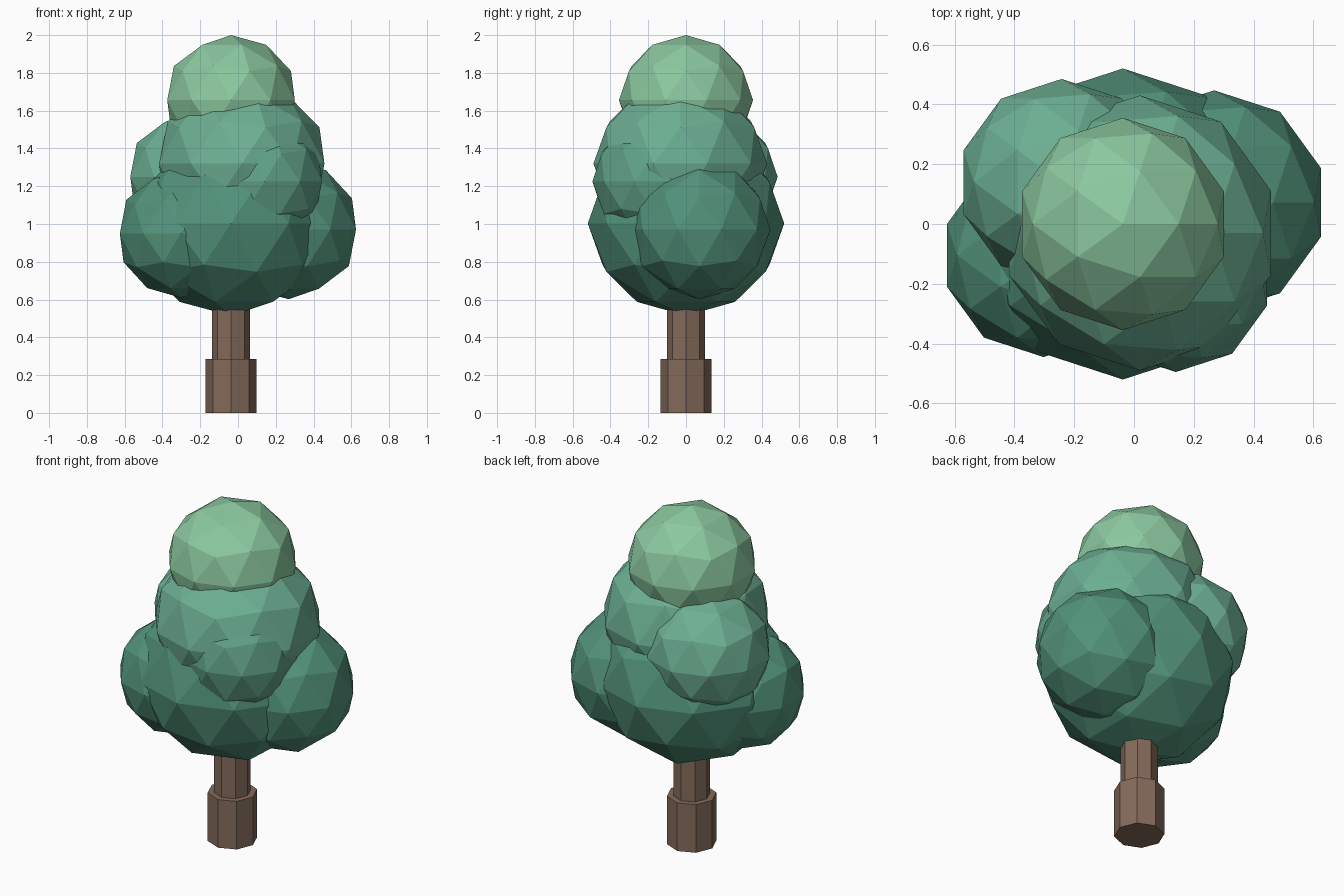
import bpy

if "Cube" in bpy.data.objects:
    bpy.data.objects.remove(bpy.data.objects["Cube"])


def material(name, rgb):
    m = bpy.data.materials.new(name)
    m.diffuse_color = (*rgb, 1)
    m.use_nodes = True
    m.node_tree.nodes["Principled BSDF"].inputs["Base Color"].default_value = m.diffuse_color
    return m


bark = material("bark", (0.23, 0.147, 0.105))
dark = material("dark_leaf", (0.085, 0.29, 0.195))
middle = material("middle_leaf", (0.15, 0.43, 0.29))
fresh = material("light_leaf", (0.26, 0.58, 0.35))
medium = material("medium_leaf", (0.115, 0.35, 0.235))

CX = -0.037  # trunk axis


def trunk(name, r, z0, z1):
    bpy.ops.mesh.primitive_cylinder_add(vertices=8, radius=r, depth=z1 - z0,
                                        location=(CX, 0, (z0 + z1) / 2))
    o = bpy.context.object
    o.name = name
    o.data.materials.append(bark)


def foliage(name, centre, r, rz, mat):
    bpy.ops.mesh.primitive_ico_sphere_add(subdivisions=2, radius=1, location=centre)
    o = bpy.context.object
    o.name = name
    o.scale = (r, r, rz)
    o.data.materials.append(mat)


# Stepped octagonal trunk
trunk("trunk_base", 0.135, 0, 0.285)
trunk("trunk_upper", 0.10, 0.285, 0.80)

# Main stack of foliage
foliage("foliage_lower", (CX, 0, 1.003), 0.52, 0.488, dark)
foliage("foliage_middle", (0.02, -0.03, 1.32), 0.46, 0.428, middle)
foliage("foliage_top", (CX, 0, 1.656), 0.355, 0.344, fresh)

# Side clumps
foliage("clump_right", (0.268, 0.072, 0.971), 0.375, 0.369, dark)
foliage("clump_left", (-0.302, -0.105, 0.95), 0.34, 0.34, dark)
foliage("clump_back_left", (-0.242, 0.14, 1.25), 0.345, 0.34, middle)
foliage("clump_front_right", (0.14, -0.175, 1.225), 0.32, 0.325, medium)
